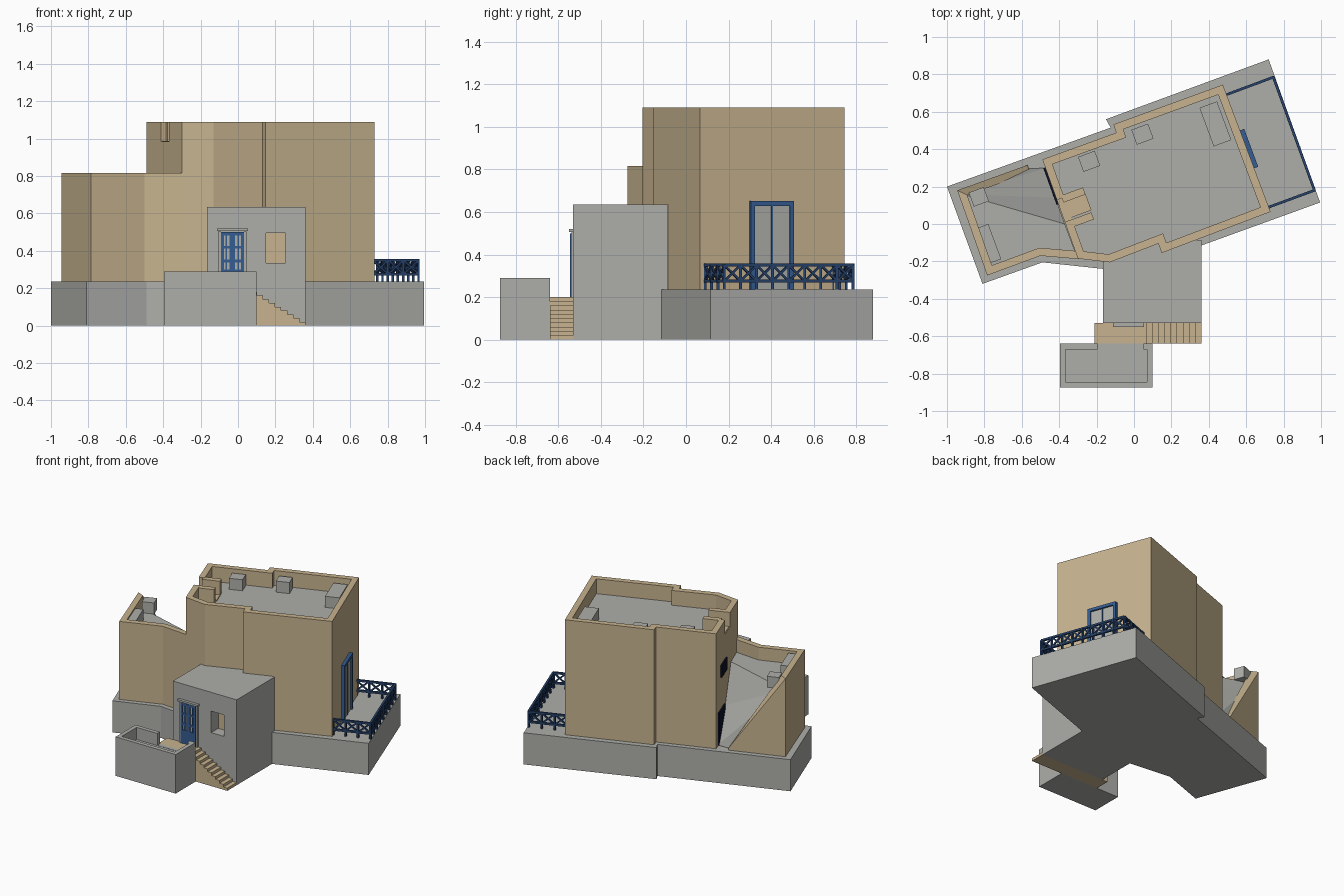
import bpy, bmesh
from math import radians
from mathutils import Vector, Matrix

cube = bpy.data.objects.get("Cube")
if cube:
    bpy.data.objects.remove(cube)


def material(name, rgb):
    m = bpy.data.materials.new(name)
    m.use_nodes = True
    m.diffuse_color = (*rgb, 1)
    m.node_tree.nodes["Principled BSDF"].inputs["Base Color"].default_value = (*rgb, 1)
    return m


TAN = material("sandy plaster", (.57, .45, .275))
GREY = material("grey plaster", (.42, .42, .40))
BLUE = material("blue paint", (.035, .11, .29))
DARK = material("dark blue paint", (.02, .055, .15))
BLACK = material("navy shadow", (.004, .006, .02))
TILT = 20.3          # angle of the house in plan
BASE = .235          # top of the plinth


def finish(name, bm, *mats):
    bmesh.ops.recalc_face_normals(bm, faces=bm.faces)
    me = bpy.data.meshes.new(name)
    bm.to_mesh(me)
    bm.free()
    for m in mats:
        me.materials.append(m)
    ob = bpy.data.objects.new(name, me)
    bpy.context.collection.objects.link(ob)
    return ob


def prism(name, pts, z0, z1, mat, rim=0, floor=0):
    """Extruded plan; with a rim, the top is sunk to a grey floor."""
    bm = bmesh.new()
    low = bm.faces.new([bm.verts.new((x, y, z0)) for x, y in pts])
    top = bm.faces.new([bm.verts.new((x, y, z1)) for x, y in pts])
    n = len(pts)
    for i in range(n):
        j = (i + 1) % n
        bm.faces.new((low.verts[i], low.verts[j], top.verts[j], top.verts[i]))
    bmesh.ops.recalc_face_normals(bm, faces=bm.faces)
    if rim:
        bmesh.ops.inset_region(bm, faces=[top], thickness=rim, use_even_offset=True)
        sunk = bmesh.ops.extrude_discrete_faces(bm, faces=[top])["faces"][0]
        for v in sunk.verts:
            v.co.z = floor
        sunk.material_index = 1
    return finish(name, bm, mat, GREY)


def add_box(bm, centre, size, rot=0):
    bmesh.ops.create_cube(bm, size=1, matrix=Matrix.Translation(centre)
                          @ Matrix.Rotation(radians(rot), 4, 'Z') @ Matrix.Diagonal((*size, 1)))


def box(name, centre, size, mat, rot=0):
    bm = bmesh.new()
    add_box(bm, centre, size, rot)
    return finish(name, bm, mat)


def beam(bm, p, q, w):
    p, q = Vector(p), Vector(q)
    d = q - p
    m = Matrix.Translation((p + q) / 2) @ d.to_track_quat('Z', 'Y').to_matrix().to_4x4()
    bmesh.ops.create_cube(bm, size=1, matrix=m @ Matrix.Diagonal((w, w, d.length, 1)))


def cut(target, centre, size, rot=0):
    tool = box("cutter", centre, size, TAN, rot)
    tool.hide_render = True
    mod = target.modifiers.new("opening", 'BOOLEAN')
    mod.operation, mod.solver, mod.object = 'DIFFERENCE', 'EXACT', tool
    bpy.context.view_layer.objects.active = target
    bpy.ops.object.modifier_apply(modifier=mod.name)
    bpy.data.objects.remove(tool)


# Plinth under the house and terrace
prism("plinth", [(-1, .2), (-.81, -.32), (-.49, -.205), (-.165, -.24), (.36, -.115),
                 (.995, .115), (.72, .88), (-.15, .56), (-.125, .515)], 0, BASE, GREY)

# Tall main house with parapet, and a notch in its left parapet
house = prism("main_house", [(-.49, .345), (-.3, -.185), (-.13, -.205), (.13, -.105),
                             (.148, -.155), (.73, .065), (.475, .745), (-.11, .532),
                             (-.095, .488)], BASE, 1.09, TAN, .042, .98)
cut(house, (-.385, .072, 1.1), (.12, .125, .23), TILT)
for i, (x, y) in enumerate([(-.325, .155), (-.28, .022)]):
    box(f"parapet_return_{i}", (x, y, 1.035), (.125, .04, .108), TAN, TILT)
box("notch_floor", (-.315, .095, .984), (.15, .1, .009), TAN, TILT)

# Low wing: mitred wall strip whose back wall slopes down to an opening
path = [(-.57, .315, .25), (-.945, .18, .815), (-.785, -.275, .815),
        (-.5, -.17, .815), (-.29, -.188, .815)]
bm = bmesh.new()
rings = []
for i, (x, y, z) in enumerate(path):
    here = Vector((x, y))
    norms = []
    for a, b in ((i - 1, i), (i, i + 1)):
        if a >= 0 and b < len(path):
            d = (Vector(path[b][:2]) - Vector(path[a][:2])).normalized()
            norms.append(Vector((-d.y, d.x)))
    m = sum(norms, Vector((0, 0))).normalized()
    inner = here + m * .042 / m.dot(norms[0])
    rings.append([bm.verts.new(c) for c in ((x, y, BASE), (x, y, z),
                                            (*inner, z), (*inner, BASE))])
for a, b in zip(rings, rings[1:]):
    for k in range(4):
        bm.faces.new((a[k], a[(k + 1) % 4], b[(k + 1) % 4], b[k]))
bm.faces.new(rings[0])
bm.faces.new(rings[-1])
finish("wing_walls", bm, TAN)

# Wing roof: a flat part and a fan sloping down towards the opening
bm = bmesh.new()
apex, lip, mid, foot, corner = [bm.verts.new(c) for c in (
    (-.92, .16, .72), (-.37, 0, .72), (-.42, .14, .46), (-.47, .3, .24), (-.57, .295, .24))]
front = [bm.verts.new((x, y, .72)) for x, y in ((-.77, -.24), (-.5, -.14), (-.31, -.16))]
bm.faces.new([apex, *front, lip])
for a, b in ((lip, mid), (mid, foot), (foot, corner)):
    bm.faces.new((apex, a, b))
finish("wing_roof", bm, GREY)
box("alley_door", (-.452, .225, .36), (.012, .16, .24), BLACK, TILT - .5)
box("wing_roof_window", (-.432, .17, .76), (.012, .14, .09), BLACK, TILT - .5)

# Roof blocks
for i, (x, y, z, w, d) in enumerate([(.045, .48, .98, .095, .085), (-.24, .335, .98, .095, .085),
                                     (.435, .535, .98, .1, .22), (-.83, .145, .72, .085, .08),
                                     (-.775, -.105, .72, .065, .2)]):
    box(f"roof_block_{i}", (x, y, z + .04), (w, d, .085), GREY, TILT)

# Entrance block with a window niche
entry = box("entrance_block", (.0975, -.3075, .3175), (.525, .445, .635), GREY)
cut(entry, (.2025, -.53, .415), (.105, .18, .16))
box("window_back", (.2025, -.443, .415), (.105, .006, .16), TAN)

# Double entrance door: backing, bars and a small cornice
box("door_panes", (-.03, -.532, .35), (.12, .008, .3), GREY)
bm = bmesh.new()
for x, w in ((-.084, .016), (-.03, .03), (.024, .016)):
    add_box(bm, (x, -.537, .35), (w, .014, .3))
for x in (-.062, .002):
    add_box(bm, (x, -.536, .35), (.007, .01, .3))
for z, h in ((.25, .1), (.345, .016), (.42, .014), (.492, .018)):
    add_box(bm, (-.03, -.536, z), (.12, .011, h))
finish("entrance_door", bm, BLUE)
box("door_cornice", (-.03, -.54, .513), (.165, .022, .014), GREY)
for x in (-.099, .039):
    box("door_jamb", (x, -.534, .352), (.014, .012, .305), GREY)

# Landing and stairs
box("landing", (-.07, -.585, .1), (.28, .11, .2), TAN)
bm = bmesh.new()
steps = 9
for i in range(steps):
    h = .2 * (steps - i) / (steps + 1)
    add_box(bm, (.07 + .29 * (i + .5) / steps, -.585, h / 2), (.29 / steps, .11, h))
finish("stairs", bm, TAN)

# Front terrace box, open towards the landing
x0, x1, y0, y1 = -.395, .1, -.875, -.64
planter = prism("front_terrace", [(x0, y0), (x1, y0), (x1, y1), (x0, y1)], 0, .29, GREY, .03, .2)
cut(planter, (-.0725, -.64, .26), (.245, .09, .116))

# Terrace door on the tilted side wall, built in local axes then placed
door = Matrix.Translation((.607, .4, BASE)) @ Matrix.Rotation(radians(TILT), 4, 'Z')
bm = bmesh.new()
for s in (-1, 1):
    add_box(bm, (.008, s * .098, .2), (.026, .02, .4))
add_box(bm, (.008, 0, .405), (.026, .216, .022))
add_box(bm, (.008, 0, .2), (.014, .006, .4))
finish("terrace_door_frame", bm, BLUE).matrix_world = door
box("terrace_door_leaves", (.004, 0, .2), (.01, .19, .4), GREY).matrix_world = door

# Terrace railing with crossed panels
corners = [Vector(c) for c in ((.49, .69, BASE), (.745, .785, BASE),
                               (.965, .18, BASE), (.72, .09, BASE))]
up = Vector((0, 0, 1))
lo, hi = up * .04, up * .115
bm = bmesh.new()
for a, b in zip(corners, corners[1:]):
    n = round((b - a).length / .085)
    for r in (lo, hi):
        beam(bm, a + r, b + r, .014)
    for i in range(n + 1):
        p = a.lerp(b, i / n)
        beam(bm, p, p + hi, .013)
        if i < n:
            q = a.lerp(b, (i + 1) / n)
            beam(bm, p + lo, q + hi, .01)
            beam(bm, p + hi, q + lo, .01)
finish("terrace_railing", bm, DARK)
